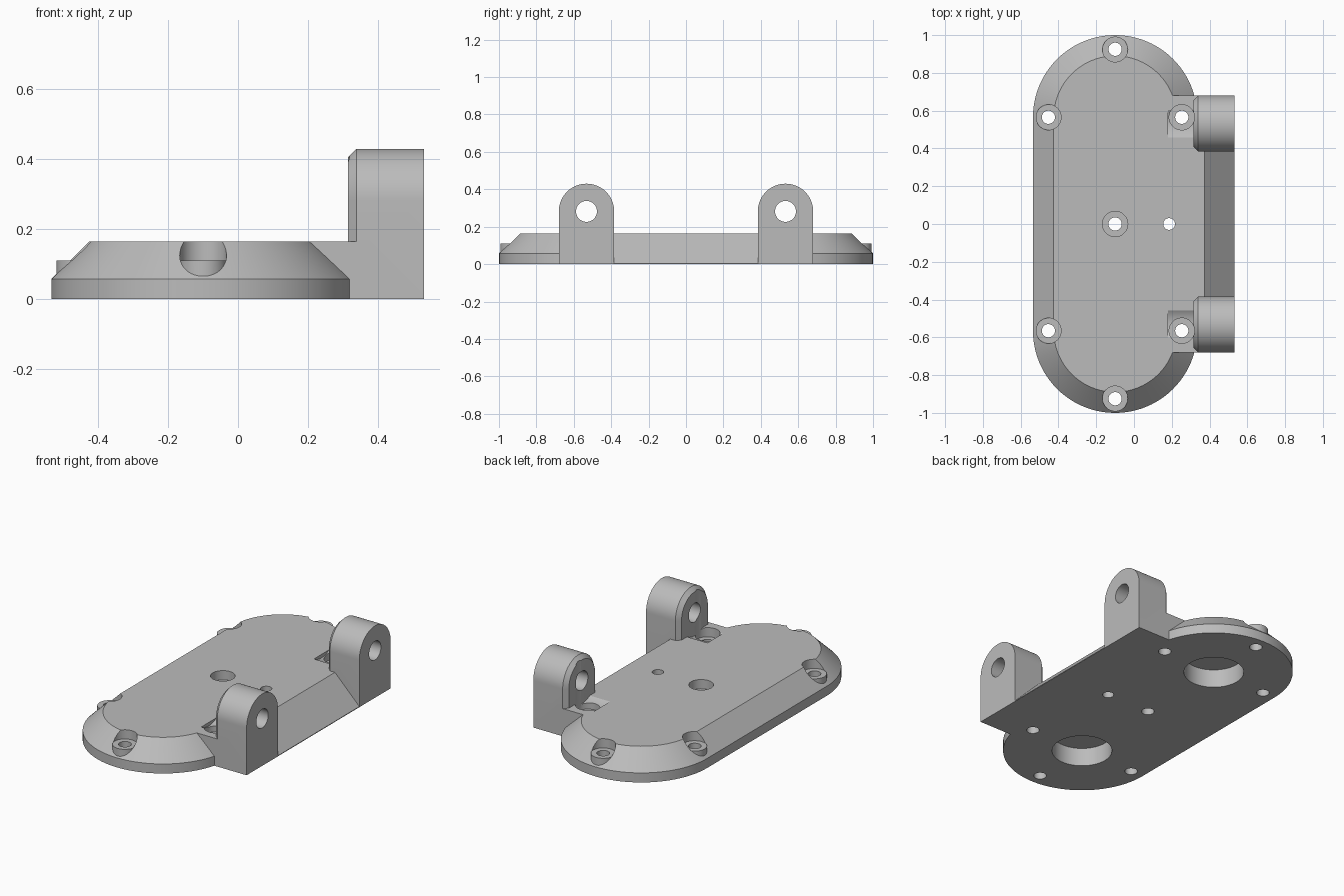
import bpy
import bmesh
from math import sin, cos, pi

if "Cube" in bpy.data.objects:
    bpy.data.objects.remove(bpy.data.objects["Cube"], do_unlink=True)

grey = bpy.data.materials.new("plain grey")
grey.use_nodes = True
COLOUR = (0.5, 0.5, 0.5, 1)
grey.diffuse_color = COLOUR
grey.node_tree.nodes["Principled BSDF"].inputs["Base Color"].default_value = COLOUR

MID = -0.1        # x of the rounded body's centre line
END = 0.565       # y of the rounded ends' centres
TOP = 0.165       # height of the plate's top face
SEAT = 0.11       # height of the screw seats
LUG_Y, LUG_R, PIVOT_Z = 0.532, 0.148, 0.282


def loft(name, rings):
    """Closed solid through rings with equal point counts."""
    bm = bmesh.new()
    loops = [[bm.verts.new(p) for p in ring] for ring in rings]
    n = len(loops[0])
    for a, b in zip(loops, loops[1:]):
        for i in range(n):
            j = (i + 1) % n
            bm.faces.new((a[i], a[j], b[j], b[i]))
    bm.faces.new(loops[0])
    bm.faces.new(loops[-1])
    bmesh.ops.recalc_face_normals(bm, faces=bm.faces)
    mesh = bpy.data.meshes.new(name)
    bm.to_mesh(mesh)
    bm.free()
    mesh.materials.append(grey)
    ob = bpy.data.objects.new(name, mesh)
    bpy.context.scene.collection.objects.link(ob)
    return ob


def circle(r, n=48):
    return [(r * cos(2 * pi * i / n), r * sin(2 * pi * i / n)) for i in range(n)]


def upright(name, x, y, r, z0, z1):
    return loft(name, [[(x + u, y + v, z) for u, v in circle(r)] for z in (z0, z1)])


def crosswise(name, y, z, r, x0, x1):
    return loft(name, [[(x, y + u, z + v) for u, v in circle(r)] for x in (x0, x1)])


def stadium(r, z, n=48):
    ring = []
    for i in range(n + 1):
        a = pi * i / n
        ring.append((MID + r * cos(a), END + r * sin(a), z))
    return ring + [(2 * MID - x, -y, z) for x, y, z in ring]


def arch(x, y, r, n=32):
    arc = [(x, y + r * cos(pi * i / n), PIVOT_Z + r * sin(pi * i / n)) for i in range(n + 1)]
    return arc + [(x, y - r, 0), (x, y + r, 0)]


def combine(tool, operation):
    mod = body.modifiers.new(operation, "BOOLEAN")
    mod.operation = operation
    mod.solver = "EXACT"
    mod.object = tool
    bpy.context.view_layer.objects.active = body
    bpy.ops.object.modifier_apply(modifier=mod.name)
    bpy.data.objects.remove(tool, do_unlink=True)


# Rounded plate with a chamfered rim
body = loft("mounting_plate", [stadium(0.435, 0), stadium(0.435, 0.057), stadium(0.325, TOP)])

# Side extension with a sloping outer edge
side = [(MID, 0), (0.533, 0), (0.533, 0.004), (0.372, TOP), (MID, TOP)]
edge = LUG_Y + LUG_R
combine(loft("side_extension", [[(x, y, z) for x, z in side] for y in (-edge, edge)]), "UNION")

# Pivot lugs, chamfered on the inner edge
for s in (-1, 1):
    rings = [arch(x, s * LUG_Y, r) for x, r in
             ((0.315, LUG_R - 0.024), (0.339, LUG_R), (0.533, LUG_R))]
    combine(loft("pivot_lug", rings), "UNION")

# Screw bosses standing out of the chamfer
bosses = [(MID, 0.925), (MID, -0.925)]
bosses += [(MID + sx * 0.353, sy * END) for sx in (-1, 1) for sy in (-1, 1)]
for x, y in bosses:
    combine(upright("screw_boss", x, y, 0.067, 0.02, SEAT), "UNION")

# Counterbores and screw holes
for x, y in bosses + [(MID, 0)]:
    combine(upright("counterbore", x, y, 0.067, SEAT, 0.5), "DIFFERENCE")
    combine(upright("screw_hole", x, y, 0.035, -0.1, 0.3), "DIFFERENCE")
combine(upright("small_hole", 0.186, 0, 0.031, -0.1, 0.3), "DIFFERENCE")

for s in (-1, 1):
    # Pivot hole and the round clearance pocket beside each lug
    combine(crosswise("pivot_hole", s * LUG_Y, PIVOT_Z, 0.056, 0.2, 0.7), "DIFFERENCE")
    combine(crosswise("clearance_pocket", s * LUG_Y, PIVOT_Z, 0.138, 0.18, 0.315), "DIFFERENCE")
    # Large round recess underneath
    combine(upright("underside_recess", MID, s * END, 0.165, -0.1, 0.11), "DIFFERENCE")

# Smooth curved walls, sharp edges
bpy.ops.object.select_all(action="DESELECT")
body.select_set(True)
bpy.context.view_layer.objects.active = body
bpy.ops.object.shade_smooth_by_angle(angle=0.5)
